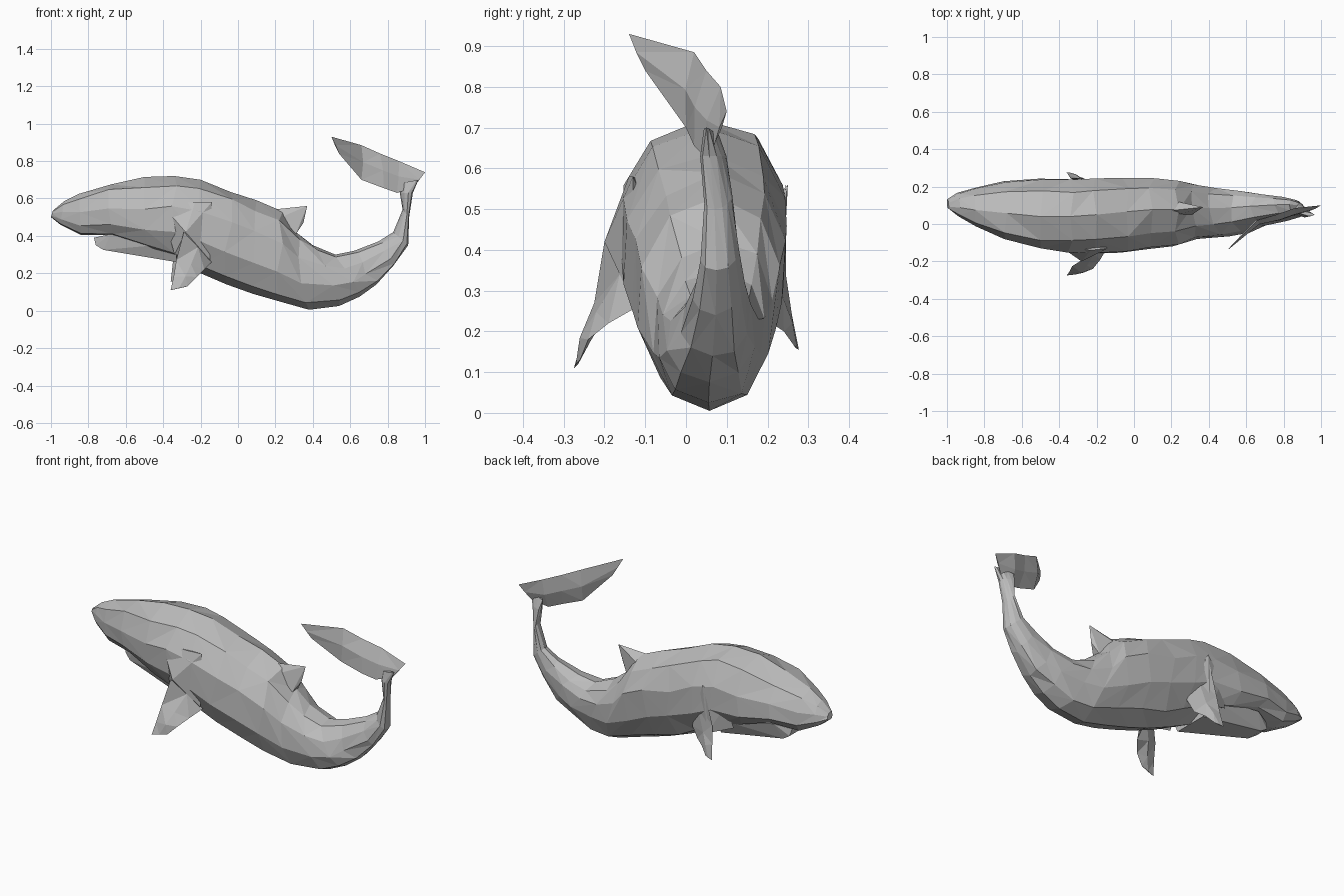
import bpy, bmesh, math, random
from mathutils import Vector

random.seed(4)
cube = bpy.data.objects.get("Cube")
if cube:
    bpy.data.objects.remove(cube, do_unlink=True)

skin = bpy.data.materials.new("whale grey")
skin.use_nodes = True
grey = (0.5, 0.5, 0.5, 1)
skin.diffuse_color = grey
skin.node_tree.nodes["Principled BSDF"].inputs["Base Color"].default_value = grey


def finish(bm, name):
    """Turn a bmesh into a flat shaded, triangulated object."""
    bmesh.ops.triangulate(bm, faces=bm.faces[:])
    bmesh.ops.recalc_face_normals(bm, faces=bm.faces[:])
    mesh = bpy.data.meshes.new(name)
    bm.to_mesh(mesh)
    bm.free()
    mesh.materials.append(skin)
    obj = bpy.data.objects.new(name, mesh)
    bpy.context.collection.objects.link(obj)
    return obj


def loft(name, stations, sides=10, jitter=0.0):
    """Skin rings given as top x, top z, bottom x, bottom z, right y, left y."""
    bm = bmesh.new()
    rings = []
    for i, (tx, tz, bx, bz, right, left) in enumerate(stations):
        # the head is widest low down at the lips, the trunk is rounder
        head = tx < -.4
        fullness = .68 if head else .88
        sag = 1.4 if head else 1
        # the spine drifts to the left behind the flippers
        lean = max(-.02, min(.03, (tx + .3) * .1))
        ring = []
        for k in range(sides):
            angle = math.tau * k / sides
            up = ((1 + math.cos(angle)) / 2) ** sag
            side = math.sin(angle)
            side = math.copysign(abs(side) ** fullness, side)
            y = (right + left) / 2 + side * (left - right) / 2 + lean * up * up
            p = Vector((bx + (tx - bx) * up, y, bz + (tz - bz) * up))
            if 2 < i < len(stations) - 4 and k % (sides // 2):
                p.x += random.uniform(-jitter, jitter) * 2
                p.z += random.uniform(-jitter, jitter)
            ring.append(bm.verts.new(p))
        rings.append(ring)
    for a, b in zip(rings, rings[1:]):
        for k in range(sides):
            n = (k + 1) % sides
            # alternate the diagonals for an uneven faceted skin
            if random.random() < 0.5:
                bm.faces.new((a[k], a[n], b[n]))
                bm.faces.new((a[k], b[n], b[k]))
            else:
                bm.faces.new((a[k], a[n], b[k]))
                bm.faces.new((a[n], b[n], b[k]))
    bm.faces.new(rings[0])
    bm.faces.new(rings[-1])
    return finish(bm, name)


def hull(name, points):
    """Wrap a faceted solid around a few points."""
    bm = bmesh.new()
    for p in points:
        bm.verts.new(p)
    result = bmesh.ops.convex_hull(bm, input=bm.verts[:])
    loose = {v for v in result["geom_interior"] if isinstance(v, bmesh.types.BMVert)}
    bmesh.ops.delete(bm, geom=list(loose), context="VERTS")
    return finish(bm, name)


def blade(name, upper, lower, thickness):
    """Thin lens between two edges, thickest along its middle line."""
    bm = bmesh.new()
    rows = []
    last = len(upper) - 1
    for i, (u, l) in enumerate(zip(upper, lower)):
        u, l = Vector(u), Vector(l)
        along = Vector(upper[min(i + 1, last)]) - Vector(upper[max(i - 1, 0)])
        normal = along.cross(u - l).normalized()
        middle = (u + l) / 2
        bulge = normal * thickness * (0.2 if i in (0, last) else 1)
        rows.append([bm.verts.new(p) for p in (u, middle + bulge, l, middle - bulge)])
    for a, b in zip(rows, rows[1:]):
        for k in range(4):
            n = (k + 1) % 4
            bm.faces.new((a[k], a[n], b[n], b[k]))
    bm.faces.new(rows[0])
    bm.faces.new(rows[-1])
    return finish(bm, name)


# Body, from the snout to the upturned tail stalk
loft("body", [
    (-.99, .535, -1, .5, .09, .135),
    (-.93, .585, -.95, .46, .045, .17),
    (-.85, .625, -.84, .405, -.01, .2),
    (-.68, .675, -.68, .405, -.08, .235),
    (-.5, .715, -.5, .345, -.13, .25),
    (-.34, .72, -.34, .265, -.16, .248),
    (-.2, .7, -.2, .2, -.168, .248),
    (-.04, .635, -.06, .14, -.165, .245),
    (.1, .59, .08, .09, -.145, .24),
    (.24, .53, .22, .05, -.13, .225),
    (.31, .42, .38, .005, -.09, .205),
    (.4, .35, .54, .025, -.075, .185),
    (.52, .3, .65, .075, -.055, .17),
    (.62, .32, .74, .14, -.02, .15),
    (.75, .37, .83, .24, .01, .135),
    (.83, .42, .91, .35, .03, .12),
    (.88, .54, .915, .5, .04, .1),
    (.865, .63, .935, .63, .03, .085),
    (.86, .68, .965, .7, .04, .06),
], jitter=0.01)

# Lower jaw, tucked under the left half of the head
jaw = []
for x, z, middle, half in [(-.77, .39, .1, .03), (-.76, .35, .1, .04),
                           (-.72, .325, .09, .05), (-.58, .32, .08, .07),
                           (-.68, .41, .09, .08), (-.33, .26, .05, .1),
                           (-.33, .36, .05, .15)]:
    jaw += [(x, middle - half, z), (x, middle + half, z)]
hull("lower_jaw", jaw)

# Dorsal fin
hull("dorsal_fin", [(.18, .07, .54), (.23, .05, .5), (.23, .12, .5), (.37, .09, .56),
                    (.35, .08, .47), (.31, .05, .41), (.31, .1, .41)])

# Right flipper, hanging from a pointed shoulder
hull("right_shoulder", [(-.28, -.2, .42), (-.41, -.11, .57), (-.23, -.14, .58),
                        (-.14, -.13, .58), (-.15, -.13, .27), (-.34, -.12, .3),
                        (-.25, -.05, .4)])
blade("right_flipper",
      [(-.29, -.2, .42), (-.33, -.225, .27), (-.345, -.255, .18), (-.36, -.275, .11)],
      [(-.14, -.12, .26), (-.18, -.19, .22), (-.22, -.24, .18), (-.27, -.26, .13)], .014)

# Left flipper, lying flat along the flank from a higher shoulder
hull("left_shoulder", [(-.28, .25, .56), (-.4, .22, .45), (-.44, .19, .33),
                       (-.18, .2, .27), (-.3, .235, .28), (-.28, .1, .4)])
blade("left_flipper",
      [(-.28, .245, .56), (-.34, .245, .34), (-.35, .26, .24), (-.36, .277, .155)],
      [(-.18, .2, .28), (-.22, .21, .22), (-.27, .24, .2), (-.31, .265, .165)], .012)

# Tail fluke, swept forward over the back
blade("tail_fluke",
      [(1, .1, .74), (.86, .085, .8), (.76, .05, .84), (.66, .02, .885), (.5, -.14, .93)],
      [(.94, .07, .66), (.85, .045, .63), (.78, .02, .655), (.66, 0, .7), (.54, -.1, .84)],
      .015)
